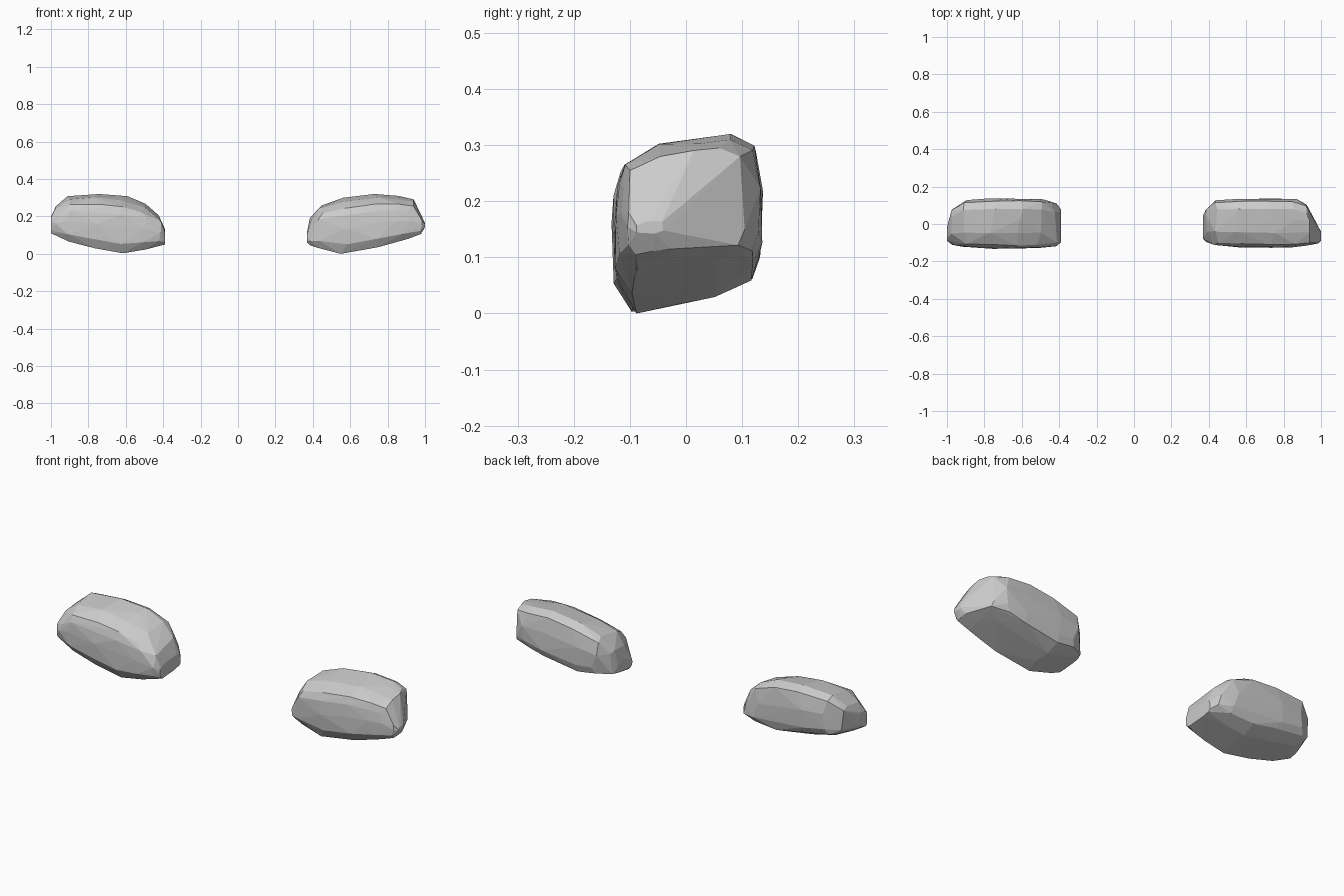
import bpy, bmesh, random

if "Cube" in bpy.data.objects:
    bpy.data.objects.remove(bpy.data.objects["Cube"])

# Boulder cross-section, y and z as fractions of the local width and height
PROFILE = [(.13, 0), (.02, .16), (0, .45), (.02, .68), (.07, .82), (.31, .94),
           (.58, .98), (.79, 1), (.95, .94), (1, .65), (.99, .32), (.93, .19),
           (.68, .09), (.4, .05)]


def make_rock(name, stations, seed):
    """Faceted boulder: hull around scaled sections along x (x, z0, z1, y0, y1)."""
    rng = random.Random(seed)
    bm = bmesh.new()
    last = len(stations) - 1
    for i, (x, z0, z1, y0, y1) in enumerate(stations):
        for u, v in PROFILE:
            # small inward chips keep the silhouette but break up the facets
            k = 1 - rng.uniform(0, .045)
            dx = 0 if i in (0, last) else rng.uniform(-.02, .02)
            y = (y0 + y1) / 2 + (u - .5) * (y1 - y0) * k
            z = (z0 + z1) / 2 + (v - .5) * (z1 - z0) * k
            if v in (0, 1):
                z = z0 if v == 0 else z1
            bm.verts.new((x + dx, y, z))
    res = bmesh.ops.convex_hull(bm, input=bm.verts[:])
    junk = {e for e in res["geom_interior"] + res["geom_unused"]
            if isinstance(e, bmesh.types.BMVert)}
    bmesh.ops.delete(bm, geom=list(junk), context='VERTS')
    bmesh.ops.remove_doubles(bm, verts=bm.verts[:], dist=.012)
    bmesh.ops.recalc_face_normals(bm, faces=bm.faces[:])
    mesh = bpy.data.meshes.new(name)
    bm.to_mesh(mesh)
    bm.free()
    obj = bpy.data.objects.new(name, mesh)
    bpy.context.collection.objects.link(obj)
    return obj


# Left boulder
make_rock("left_rock", [
    (-1.0, .11, .20, -.09, -.02), (-.96, .085, .255, -.115, .085),
    (-.90, .065, .308, -.126, .13), (-.76, .03, .32, -.133, .139),
    (-.61, .003, .308, -.136, .139), (-.50, .022, .267, -.13, .136),
    (-.43, .04, .205, -.12, .115), (-.39, .05, .13, -.10, .08)], 4)

# Right boulder
make_rock("right_rock", [
    (.37, .06, .12, -.08, .05), (.40, .045, .19, -.10, .09),
    (.45, .03, .258, -.118, .13), (.565, 0, .30, -.127, .137),
    (.735, .035, .32, -.132, .139), (.86, .065, .31, -.127, .137),
    (.92, .08, .295, -.118, .11), (.97, .105, .215, -.105, .01),
    (1.0, .14, .165, -.09, -.04)], 9)
